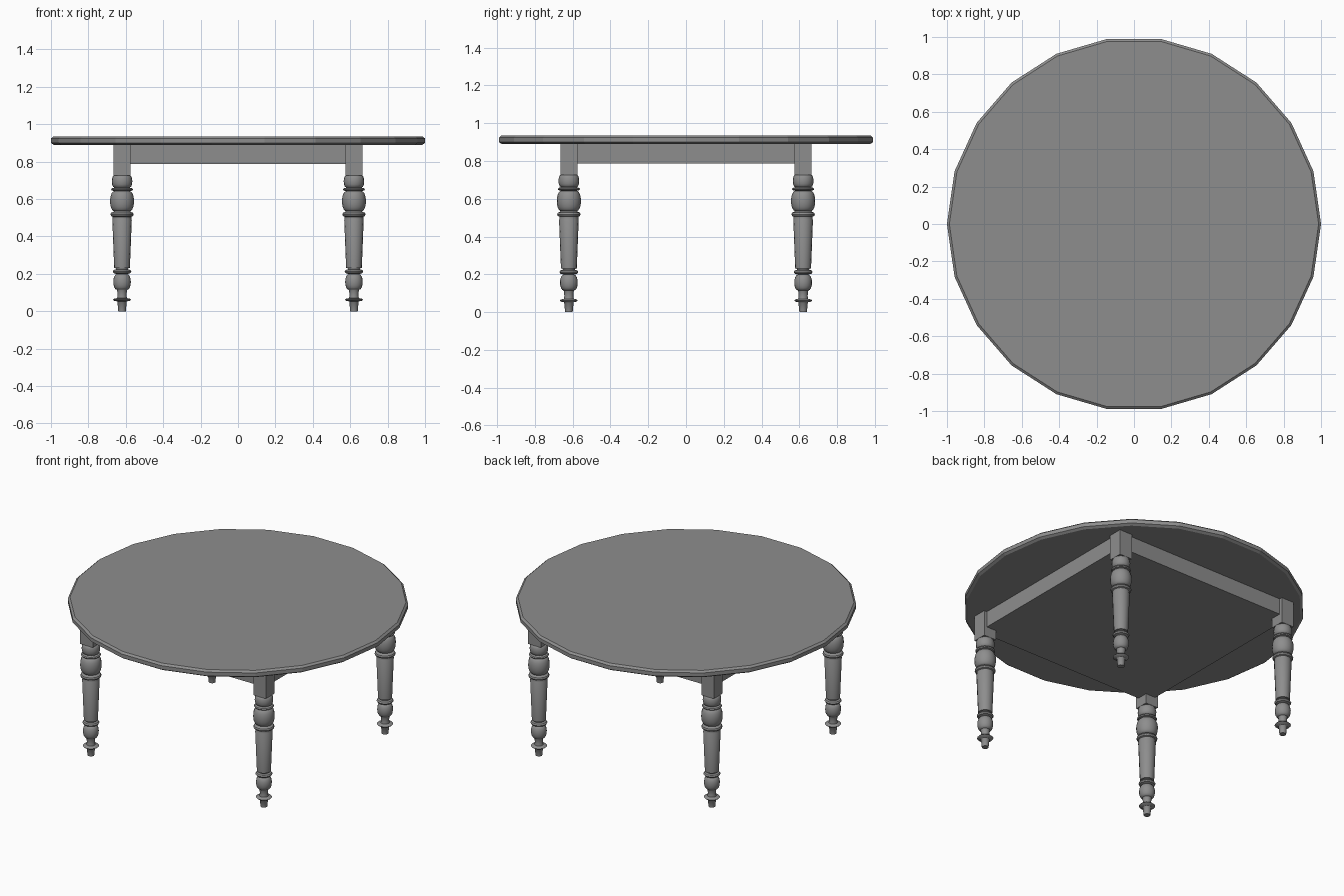
import bpy, bmesh, math

cube = bpy.data.objects.get("Cube")
if cube:
    bpy.data.objects.remove(cube, do_unlink=True)

GREY = (0.27, 0.27, 0.27, 1)
mat = bpy.data.materials.new("plain grey")
mat.use_nodes = True
mat.diffuse_color = GREY
mat.node_tree.nodes["Principled BSDF"].inputs["Base Color"].default_value = GREY


def add_object(name, bm):
    bmesh.ops.recalc_face_normals(bm, faces=bm.faces)
    mesh = bpy.data.meshes.new(name)
    bm.to_mesh(mesh)
    bm.free()
    mesh.materials.append(mat)
    obj = bpy.data.objects.new(name, mesh)
    bpy.context.collection.objects.link(obj)
    return obj


def box(name, x, y, half, z0, z1):
    bm = bmesh.new()
    bmesh.ops.create_cube(bm, size=1)
    for v in bm.verts:
        v.co = (x + v.co.x * 2 * half, y + v.co.y * 2 * half,
                z0 + (v.co.z + 0.5) * (z1 - z0))
    return add_object(name, bm)


def turned(name, profile, sides, x=0, y=0):
    """Solid of revolution from (radius, height) pairs, capped at both ends."""
    bm = bmesh.new()
    angles = [math.tau * i / sides for i in range(sides)]
    rings = [[bm.verts.new((x + r * math.cos(a), y + r * math.sin(a), z))
              for a in angles] for r, z in profile]
    for low, high in zip(rings, rings[1:]):
        for i in range(sides):
            j = (i + 1) % sides
            bm.faces.new((low[i], low[j], high[j], high[i]))
    bm.faces.new(rings[0])
    bm.faces.new(rings[-1])
    return add_object(name, bm)


def bulge(neck, radius, z0, z1, steps):
    """Rounded bead swelling from the neck radius to the full radius."""
    return [(neck + (radius - neck) * math.sin(math.pi * i / steps),
             (z0 + z1) / 2 - (z1 - z0) / 2 * math.cos(math.pi * i / steps))
            for i in range(steps + 1)]


# Faceted round top with eased edges
turned("table_top", [(0.985, 0.89), (1, 0.9), (1, 0.924), (0.987, 0.935)], 22)

# Solid apron block under the top
box("apron", 0, 0, 0.645, 0.787, 0.89)

# Turned leg profile, foot to shoulder
leg = [(0.02, 0), (0.025, 0.052)]
leg += bulge(0.026, 0.048, 0.053, 0.07, 4)      # foot disc
leg += [(0.024, 0.085), (0.026, 0.11)]
leg += bulge(0.028, 0.047, 0.115, 0.198, 8)     # small ball
leg += bulge(0.032, 0.05, 0.2, 0.224, 4)        # ankle ring
leg += [(0.034, 0.23), (0.042, 0.232), (0.052, 0.488)]  # tapered shaft
leg += [(0.05, 0.492), (0.05, 0.503)]
leg += bulge(0.05, 0.062, 0.505, 0.53, 4)       # collar
leg += bulge(0.042, 0.064, 0.535, 0.642, 10)    # large ball
leg += bulge(0.044, 0.059, 0.643, 0.66, 4)      # upper ring
leg += bulge(0.042, 0.055, 0.662, 0.727, 6)     # shoulder bead

for front, y in (("front", -0.62), ("back", 0.62)):
    for side, x in (("right", -0.62), ("left", 0.62)):
        box(f"{front}_{side}_leg_block", x, y, 0.045, 0.725, 0.89)
        obj = turned(f"{front}_{side}_leg", leg, 16, x, y)
        bpy.ops.object.select_all(action="DESELECT")
        obj.select_set(True)
        bpy.context.view_layer.objects.active = obj
        bpy.ops.object.shade_smooth_by_angle(angle=math.radians(40))
